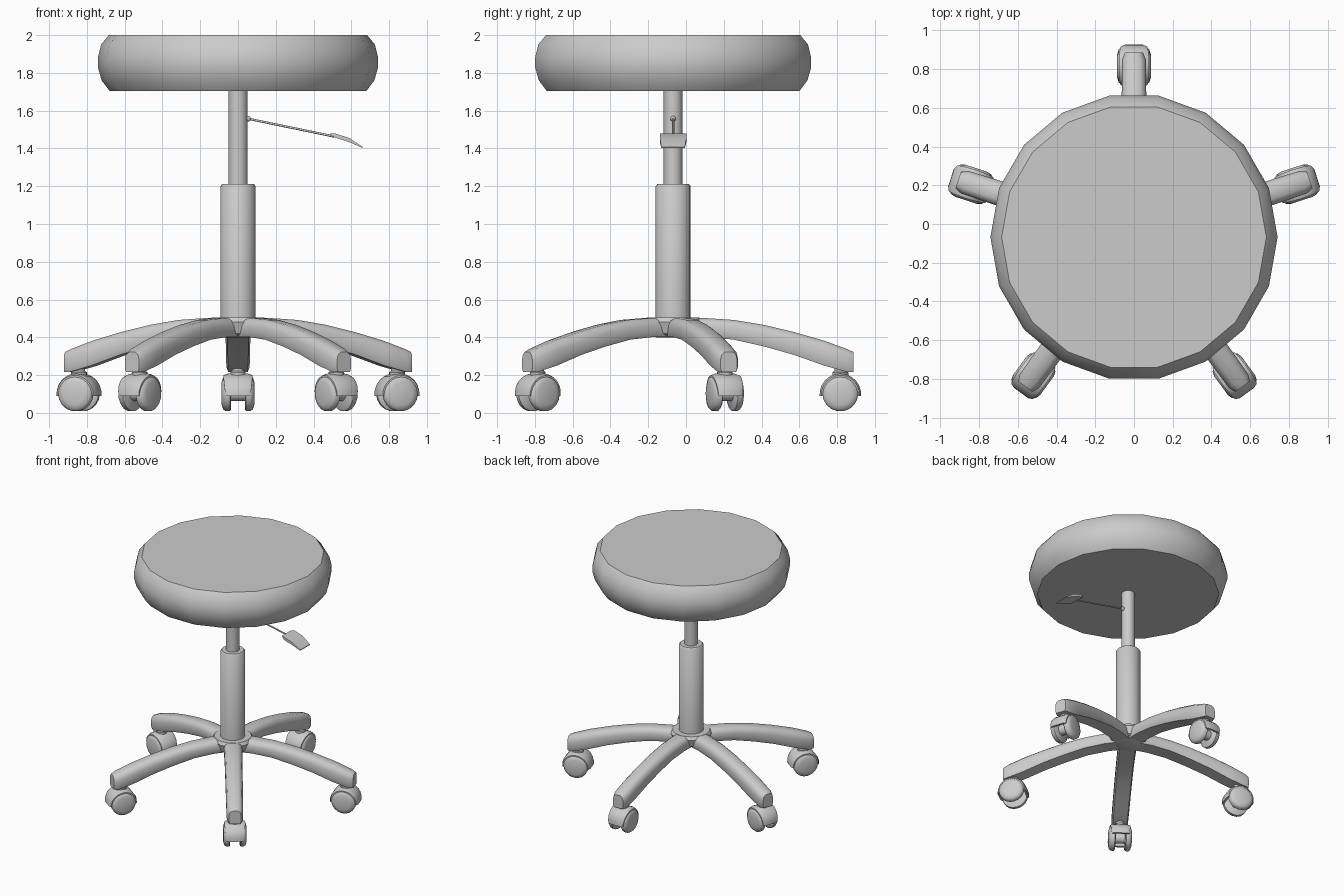
import bpy, bmesh
from math import sin, cos, pi, radians
from mathutils import Matrix, Vector

cube = bpy.data.objects.get("Cube")
if cube:
    bpy.data.objects.remove(cube)

grey = bpy.data.materials.new("plain grey")
grey.use_nodes = True
grey.diffuse_color = (0.6, 0.6, 0.6, 1)
grey.node_tree.nodes["Principled BSDF"].inputs["Base Color"].default_value = (0.6, 0.6, 0.6, 1)

CENTRE = Vector((0, -0.068, 0))


def finish(name, bm, matrix=Matrix(), angle=45):
    bmesh.ops.recalc_face_normals(bm, faces=bm.faces[:])
    mesh = bpy.data.meshes.new(name)
    bm.to_mesh(mesh)
    bm.free()
    mesh.materials.append(grey)
    ob = bpy.data.objects.new(name, mesh)
    bpy.context.collection.objects.link(ob)
    ob.matrix_world = Matrix.Translation(CENTRE) @ matrix
    bpy.ops.object.select_all(action='DESELECT')
    ob.select_set(True)
    bpy.context.view_layer.objects.active = ob
    bpy.ops.object.shade_smooth_by_angle(angle=radians(angle))
    return ob


def loft(name, rings, matrix=Matrix(), angle=45):
    """Skin a list of equal-length rings and cap both ends."""
    bm = bmesh.new()
    rows = [[bm.verts.new(p) for p in ring] for ring in rings]
    n = len(rows[0])
    for a, b in zip(rows, rows[1:]):
        for i in range(n):
            j = (i + 1) % n
            bm.faces.new((a[i], a[j], b[j], b[i]))
    bm.faces.new(rows[0])
    bm.faces.new(rows[-1])
    return finish(name, bm, matrix, angle)


def lathe(name, profile, sides, matrix=Matrix(), angle=45):
    """Turn (radius, height) points about the local z axis."""
    rings = [[(r * cos(2 * pi * i / sides), r * sin(2 * pi * i / sides), z)
              for i in range(sides)] for r, z in profile]
    return loft(name, rings, matrix, angle)


# Seat cushion, with a crisp rim above and below
lathe("seat", [(0.68, 1.705), (0.722, 1.76), (0.742, 1.83), (0.742, 1.88),
               (0.725, 1.95), (0.684, 2.0)], 18, angle=40)

# Gas lift column
lathe("column_sleeve", [(0.093, 0.45), (0.093, 1.2), (0.083, 1.212)], 20)
lathe("column_piston", [(0.05, 1.18), (0.05, 1.71)], 16)

# Height lever: pivot, rod and bent paddle
along = Vector((0.46, 0, -0.095))
turn = along.to_track_quat('Z', 'Y').to_matrix().to_4x4()
lathe("lever_rod", [(0.006, 0), (0.006, along.length)], 8,
      Matrix.Translation((0.05, 0, 1.558)) @ turn)
bm = bmesh.new()
bmesh.ops.create_uvsphere(bm, u_segments=10, v_segments=6, radius=0.015)
finish("lever_pivot", bm, Matrix.Translation((0.054, 0, 1.557)))
paddle = []
for x, z, w, t in [(0.49, 1.474, 0.055, 0.004), (0.515, 1.468, 0.07, 0.011),
                   (0.59, 1.444, 0.07, 0.011), (0.66, 1.405, 0.062, 0.003)]:
    paddle.append([(x, -w, z - t), (x, w, z - t), (x, w, z + t), (x, -w, z + t)])
loft("lever_paddle", paddle)

# Hub where the arms meet
lathe("base_hub", [(0.09, 0.40), (0.135, 0.42), (0.155, 0.48), (0.14, 0.504)], 20)


def arm_section(r, top, bottom, w):
    h = top - bottom
    half = [(w * 0.85, bottom), (w, bottom + 0.2 * h), (w, bottom + 0.62 * h),
            (w * 0.86, top - 0.14 * h), (w * 0.5, top)]
    pts = half + [(-y, z) for y, z in reversed(half)]
    return [(r, y, z) for y, z in pts]


def wheel_half(side):
    """Bevelled disc turned about the axle, on one side of the caster."""
    axle = Matrix.Translation((0.885, 0, 0.103)) @ Matrix.Rotation(-side * pi / 2, 4, 'X')
    return axle, [(0.086, 0.036), (0.095, 0.043), (0.095, 0.066),
                  (0.085, 0.079), (0.06, 0.087)]


def hood_rings():
    """Curved cover over the wheels, narrowing at both lower ends."""
    rings = []
    steps = 12
    for i in range(steps + 1):
        a = radians(-5 + 190 * i / steps)
        w = 0.066 + 0.012 * sin(pi * i / steps)
        ring = []
        for r, y in [(0.092, -w), (0.101, -w), (0.110, -w * 0.7),
                     (0.110, w * 0.7), (0.101, w), (0.092, w)]:
            ring.append((0.885 + r * cos(a), y, 0.098 + r * sin(a)))
        rings.append(ring)
    return rings


stations = [(0.0, 0.502, 0.40, 0.07), (0.17, 0.502, 0.402, 0.068),
            (0.32, 0.492, 0.388, 0.066), (0.48, 0.466, 0.352, 0.065),
            (0.64, 0.428, 0.307, 0.064), (0.80, 0.382, 0.25, 0.063),
            (0.92, 0.338, 0.217, 0.061), (0.955, 0.322, 0.217, 0.046)]

# Five arms, each carrying a twin-wheel caster
for k in range(5):
    n = k + 1
    spin = Matrix.Rotation(radians(90 + 72 * k), 4, 'Z')
    loft(f"base_arm_{n}", [arm_section(*s) for s in stations], spin, 50)
    lathe(f"caster_stem_{n}", [(0.042, 0.19), (0.042, 0.215), (0.032, 0.222), (0.032, 0.26)],
          14, spin @ Matrix.Translation((0.885, 0, 0)))
    loft(f"caster_hood_{n}", hood_rings(), spin, 50)
    # Web between the wheels
    lathe(f"caster_axle_{n}", [(0.04, -0.04), (0.04, 0.04)], 14,
          spin @ Matrix.Translation((0.885, 0, 0.103)) @ Matrix.Rotation(pi / 2, 4, 'X'))
    for side, label in ((1, "left"), (-1, "right")):
        axle, profile = wheel_half(side)
        lathe(f"caster_wheel_{label}_{n}", profile, 18, spin @ axle, 40)
